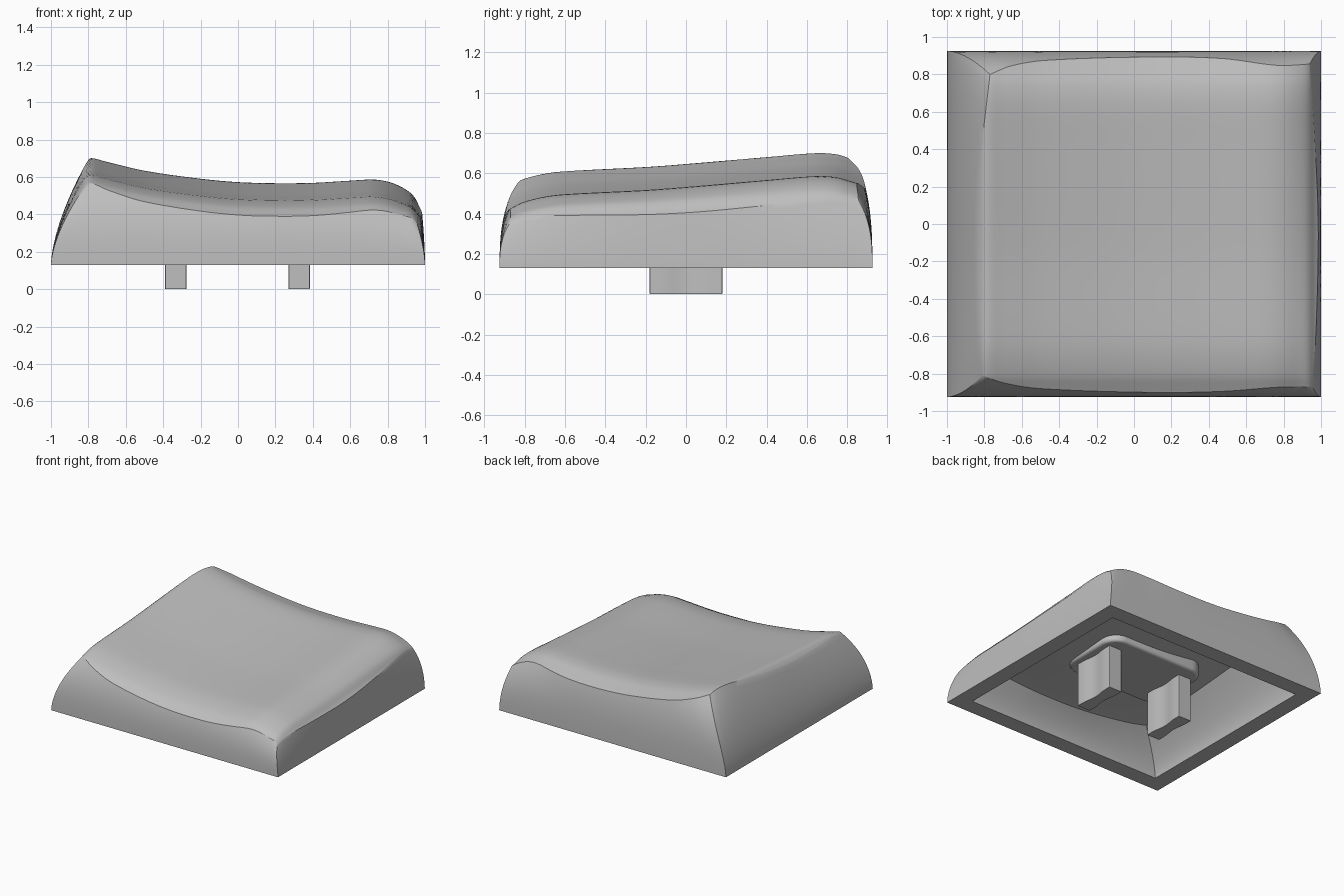
import bpy, bmesh, math

cube = bpy.data.objects.get("Cube")
if cube:
    bpy.data.objects.remove(cube)

gray = bpy.data.materials.new("plain gray")
gray.use_nodes = True
gray.diffuse_color = (0.52, 0.52, 0.52, 1)
gray.node_tree.nodes["Principled BSDF"].inputs["Base Color"].default_value = gray.diffuse_color


def spline(pts):
    """Smooth curve y(x) through the given points."""
    n = len(pts)

    def slope(i):
        a, b = pts[max(i - 1, 0)], pts[min(i + 1, n - 1)]
        return (b[1] - a[1]) / (b[0] - a[0])

    def value(x):
        i = 0
        while i < n - 2 and x > pts[i + 1][0]:
            i += 1
        (xa, ya), (xb, yb) = pts[i], pts[i + 1]
        h = xb - xa
        t = min(max((x - xa) / h, 0), 1)
        s = t * t * (3 - 2 * t)
        return (ya + (yb - ya) * s + h * slope(i) * t * (1 - t) ** 2
                - h * slope(i + 1) * t * t * (1 - t))
    return value


def finish(bm, name, angle):
    bmesh.ops.recalc_face_normals(bm, faces=bm.faces[:])
    mesh = bpy.data.meshes.new(name)
    bm.to_mesh(mesh)
    bm.free()
    mesh.materials.append(gray)
    obj = bpy.data.objects.new(name, mesh)
    bpy.context.collection.objects.link(obj)
    bpy.ops.object.select_all(action="DESELECT")
    obj.select_set(True)
    bpy.context.view_layer.objects.active = obj
    bpy.ops.object.shade_smooth_by_angle(angle=math.radians(angle))
    return obj


# Dished top: height is a profile along x plus a profile along y,
# the latter fading toward the low side
along_x = spline([(-.86, .64), (-.83, .675), (-.79, .70), (-.7, .68), (-.5, .633),
                  (-.2, .59), (0, .572), (.2, .566), (.4, .568), (.6, .58), (.72, .586),
                  (.8, .575), (.87, .548), (.93, .508), (.965, .46), (.99, .435)])
along_y = spline([(-.9, -.176), (-.87, -.16), (-.81, -.13), (-.7, -.102), (-.6, -.09),
                  (-.2, -.069), (0, -.054), (.4, -.02), (.65, 0), (.75, -.006),
                  (.8, -.02), (.85, -.035), (.9, -.05)])
fade = spline([(.8, 1), (.88, .93), (.97, .68), (1, .65)])


def height(x, y):
    return along_x(x) + along_y(y) * (fade(x) if x > .8 else 1)


# Rim of the top in plan, each side running from -1 to 1
rim_front = spline([(-1, -.81), (-.87, -.85), (-.65, -.88), (0, -.9),
                    (.45, -.895), (.8, -.872), (1, -.87)])
rim_back = spline([(-1, .8), (-.87, .845), (-.65, .875), (0, .893),
                   (.45, .885), (.8, .848), (1, .855)])
rim_left = spline([(-1, -.81), (-.6, -.83), (0, -.84), (.5, -.815), (1, -.77)])
rim_right = spline([(-1, .955), (-.6, .975), (0, .985), (.5, .968), (1, .94)])


def top_point(u, v):
    a, b = (u + 1) / 2, (v + 1) / 2
    x = rim_left(v) * (1 - a) + rim_right(v) * a
    y = rim_front(u) * (1 - b) + rim_back(u) * b
    return x, y, height(x, y)


def ceiling_point(u, v):
    x, y = .03 + .7 * u, .66 * v
    return x, y, height(x, y) - .137


N = 48
STEPS = [math.sin(math.pi / 2 * (2 * i / N - 1)) for i in range(N + 1)]
BORDER = ([(i, 0) for i in range(N)] + [(N, j) for j in range(N)]
          + [(i, N) for i in range(N, 0, -1)] + [(0, j) for j in range(N, 0, -1)])
BASE = .13


def grid(bm, point):
    """Add a surface patch and return its border verts in order."""
    vs = [[bm.verts.new(point(u, v)) for v in STEPS] for u in STEPS]
    for i in range(N):
        for j in range(N):
            bm.faces.new((vs[i][j], vs[i + 1][j], vs[i + 1][j + 1], vs[i][j + 1]))
    return [vs[i][j] for i, j in BORDER]


def bridge(bm, a, b):
    for k in range(len(a)):
        m = (k + 1) % len(a)
        bm.faces.new((a[k], a[m], b[m], b[k]))


def wall(bm, border, half_x, half_y, bow_x, bow_y, rows=14):
    """Bowed wall from a rectangle at base height up to the border."""
    low = [(STEPS[i] * half_x, STEPS[j] * half_y) for i, j in BORDER]
    rings = []
    for r in range(rows):
        t = r / rows
        sx, sy = t ** bow_x, t ** bow_y
        rings.append([bm.verts.new((x + (p.co.x - x) * sx, y + (p.co.y - y) * sy,
                                    BASE + (p.co.z - BASE) * t))
                      for (x, y), p in zip(low, border)])
    rings.append(border)
    for a, b in zip(rings, rings[1:]):
        bridge(bm, a, b)
    return rings[0]


# Hollow cap
bm = bmesh.new()
outer = wall(bm, grid(bm, top_point), 1, .925, 1.6, 2.8)
inner = wall(bm, grid(bm, ceiling_point), .87, .795, 1.6, 1.6)
bridge(bm, outer, inner)
finish(bm, "cap_shell", 30)


def prism(name, outline, z0, z1, bevel, angle):
    bm = bmesh.new()
    face = bm.faces.new([bm.verts.new((x, y, z0)) for x, y in outline])
    ext = bmesh.ops.extrude_face_region(bm, geom=[face])
    for v in ext["geom"]:
        if isinstance(v, bmesh.types.BMVert):
            v.co.z = z1
    obj = finish(bm, name, angle)
    mod = obj.modifiers.new("soft edge", "BEVEL")
    mod.width, mod.segments = bevel, 3
    mod.limit_method, mod.angle_limit = "ANGLE", math.radians(40)
    return obj


# Rounded pad under the ceiling
pad = []
for k, (sx, sy) in enumerate([(1, 1), (-1, 1), (-1, -1), (1, -1)]):
    for i in range(9):
        a = math.pi / 2 * (k + i / 8)
        pad.append((sx * .31 + .13 * math.cos(a), sy * .16 + .13 * math.sin(a)))
prism("mounting_pad", pad, .35, .46, .02, 45)

# Two prongs with pinched waists
side = []
for i in range(17):
    y = -.18 + .36 * i / 16
    pinch = math.cos(y / .13 * math.pi / 2) ** 2 if abs(y) < .13 else 0
    side.append((.057 - .014 * pinch, y))
waist = side + [(-x, y) for x, y in reversed(side)]
for name, cx in (("right_prong", -.333), ("left_prong", .327)):
    prism(name, [(cx + x, y) for x, y in waist], 0, .4, .004, 35)
